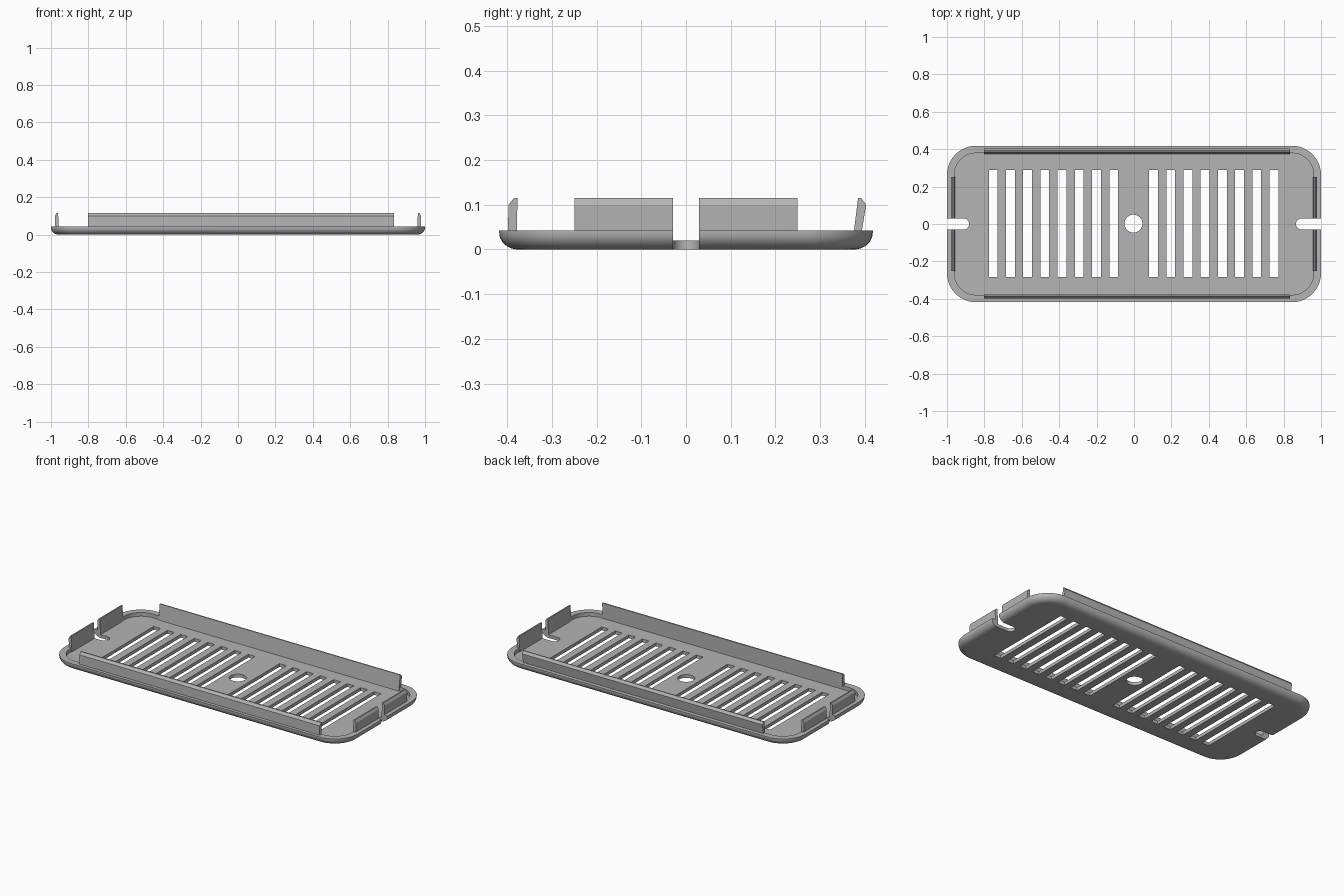
import bpy
import bmesh
from math import sin, cos, pi
from mathutils import Matrix, Vector

if "Cube" in bpy.data.objects:
    bpy.data.objects.remove(bpy.data.objects["Cube"], do_unlink=True)

HX, HY = 1.0, 0.418          # outer half sizes
RIM, FLOOR = 0.043, 0.02     # rim height, floor thickness
CORNER = 0.155

grey = bpy.data.materials.new("satin grey")
grey.use_nodes = True
colour = (0.46, 0.46, 0.46, 1)
grey.diffuse_color = colour
grey.node_tree.nodes["Principled BSDF"].inputs["Base Color"].default_value = colour


def finish(bm, name):
    bmesh.ops.recalc_face_normals(bm, faces=bm.faces)
    mesh = bpy.data.meshes.new(name)
    bm.to_mesh(mesh)
    bm.free()
    mesh.materials.append(grey)
    obj = bpy.data.objects.new(name, mesh)
    bpy.context.collection.objects.link(obj)
    return obj


def activate(obj):
    bpy.ops.object.select_all(action='DESELECT')
    obj.select_set(True)
    bpy.context.view_layer.objects.active = obj


def rounded_ring(bm, inset, z, steps=12):
    """Ring of vertices around a rounded rectangle."""
    r = CORNER - inset
    ring = []
    for q, (sx, sy) in enumerate([(1, 1), (-1, 1), (-1, -1), (1, -1)]):
        for i in range(steps + 1):
            a = (q + i / steps) * pi / 2
            ring.append(bm.verts.new((sx * (HX - CORNER) + r * cos(a),
                                      sy * (HY - CORNER) + r * sin(a), z)))
    return ring


def extrude_outline(bm, points, offset):
    """Closed prism from an outline moved along an offset."""
    low = [bm.verts.new(p) for p in points]
    high = [bm.verts.new(Vector(p) + Vector(offset)) for p in points]
    bm.faces.new(low[::-1])
    bm.faces.new(high)
    for i in range(len(low)):
        j = (i + 1) % len(low)
        bm.faces.new((low[i], low[j], high[j], high[i]))


# Tray: cavity floor, inner wall, rim, rounded underside
bm = bmesh.new()
sections = [(0.039, FLOOR), (0.039, RIM), (0, RIM)]
for i in range(9):
    a = i / 8 * pi / 2
    sections.append((0.042 * (1 - cos(a)), 0.038 * (1 - sin(a))))
rings = [rounded_ring(bm, inset, z) for inset, z in sections]
for a, b in zip(rings, rings[1:]):
    for i in range(len(a)):
        j = (i + 1) % len(a)
        bm.faces.new((a[i], a[j], b[j], b[i]))
bm.faces.new(rings[0])
bm.faces.new(rings[-1])
tray = finish(bm, "tray")

# Cutter: vent slots, centre hole and round-ended end notches
bm = bmesh.new()
for start in (-0.753, 0.104):
    for i in range(8):
        place = Matrix.Translation((start + 0.0921 * i, 0.003, 0))
        size = Matrix.Diagonal((0.047, 0.572, 0.4, 1))
        bmesh.ops.create_cube(bm, size=1, matrix=place @ size)
bmesh.ops.create_cone(bm, cap_ends=True, segments=40, radius1=0.048,
                      radius2=0.048, depth=0.4,
                      matrix=Matrix.Translation((-0.003, 0.002, 0)))
for side, tip in ((1, 0.866), (-1, 0.881)):
    r = 0.029
    outline = [(side * 1.1, r, -0.2)]
    for i in range(13):
        a = pi / 2 + pi * i / 12
        outline.append((side * (tip + r + r * cos(a)), r * sin(a), -0.2))
    outline.append((side * 1.1, -r, -0.2))
    extrude_outline(bm, outline, (0, 0, 0.4))
cutter = finish(bm, "opening_cutter")
cutter.hide_render = True

cut = tray.modifiers.new("openings", 'BOOLEAN')
cut.operation = 'DIFFERENCE'
cut.solver = 'EXACT'
cut.object = cutter
activate(tray)
bpy.ops.object.modifier_apply(modifier=cut.name)
bpy.data.objects.remove(cutter, do_unlink=True)
activate(tray)
bpy.ops.object.shade_smooth_by_angle(angle=pi / 6)


# Clip walls: upright strips with the outer top edge chamfered
def long_clip(name, profile):
    bm = bmesh.new()
    extrude_outline(bm, [(-0.803, y, z) for y, z in profile], (1.638, 0, 0))
    finish(bm, name)


long_clip("front_clip", [(-0.379, FLOOR), (-0.399, FLOOR), (-0.397, 0.1),
                         (-0.385, 0.115), (-0.377, 0.115)])
long_clip("back_clip", [(0.373, FLOOR), (0.39, FLOOR), (0.403, 0.1),
                        (0.392, 0.115), (0.385, 0.115)])

for side, end in ((1, "left"), (-1, "right")):
    for start, stop, place in ((-0.25, -0.029, "front"), (0.029, 0.25, "back")):
        profile = [(0.957, FLOOR), (0.976, FLOOR), (0.979, 0.1),
                   (0.97, 0.115), (0.962, 0.115)]
        bm = bmesh.new()
        extrude_outline(bm, [(side * x, start, z) for x, z in profile],
                        (0, stop - start, 0))
        finish(bm, end + "_end_clip_" + place)
